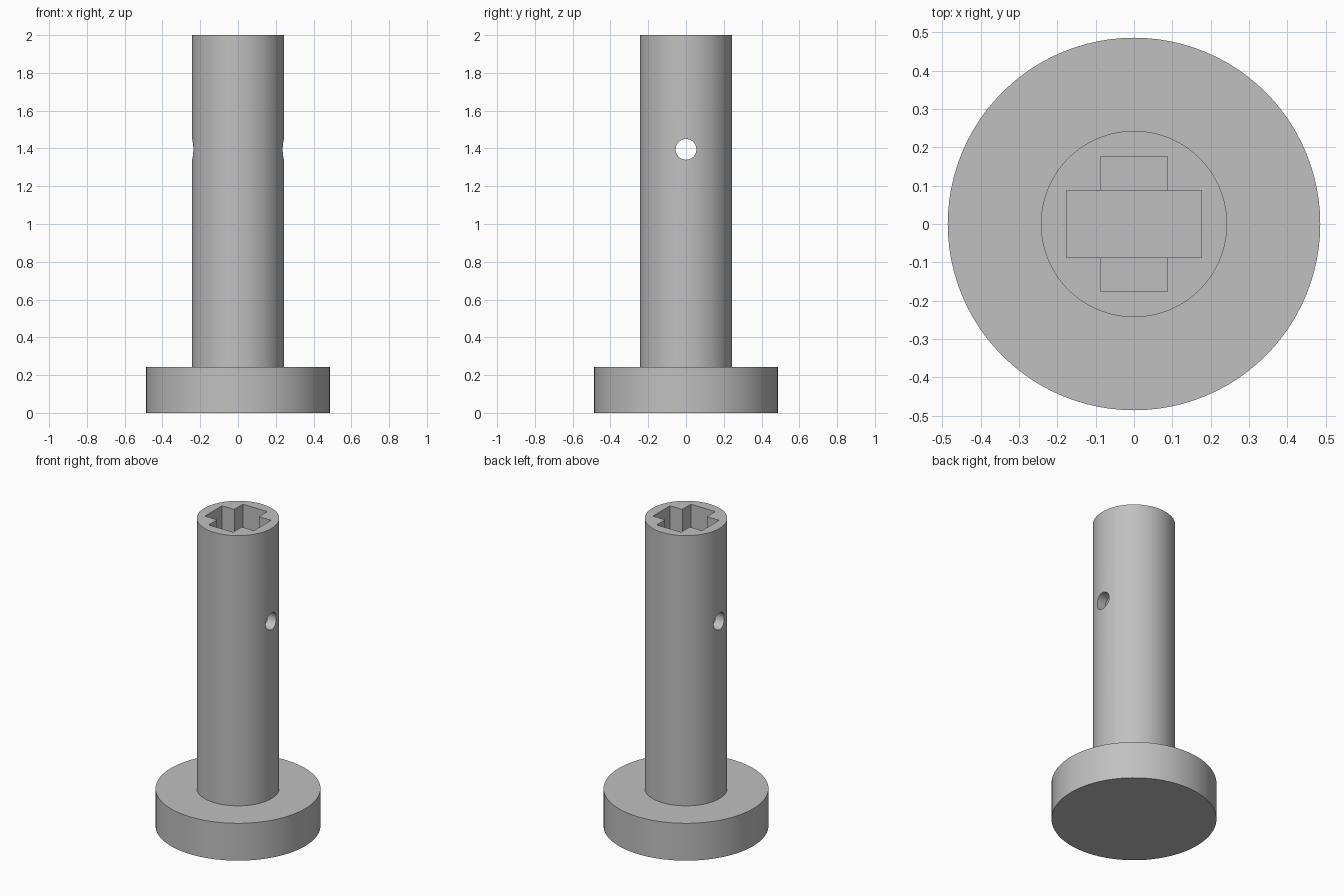
import bpy
from math import pi

if "Cube" in bpy.data.objects:
    bpy.data.objects.remove(bpy.data.objects["Cube"], do_unlink=True)

TOP = 2.0
FLANGE_TOP = 0.243

grey = bpy.data.materials.new("plain grey")
grey.use_nodes = True
grey.diffuse_color = (0.53, 0.53, 0.53, 1)
grey.node_tree.nodes["Principled BSDF"].inputs["Base Color"].default_value = grey.diffuse_color


def finish(obj, name):
    obj.name = name
    obj.data.materials.clear()
    obj.data.materials.append(grey)
    return obj


def cylinder(name, radius, z0, z1, sides=96):
    bpy.ops.mesh.primitive_cylinder_add(vertices=sides, radius=radius, depth=z1 - z0,
                                        location=(0, 0, (z0 + z1) / 2))
    return finish(bpy.context.object, name)


def slot_cutter(name, half_x, half_y, floor):
    top = TOP + 0.1
    bpy.ops.mesh.primitive_cube_add(size=1, location=(0, 0, (top + floor) / 2))
    obj = finish(bpy.context.object, name)
    obj.scale = (2 * half_x, 2 * half_y, top - floor)
    return obj


def cut(target, cutter):
    cutter.hide_render = True
    mod = target.modifiers.new(cutter.name, "BOOLEAN")
    mod.operation = "DIFFERENCE"
    mod.solver = "EXACT"
    mod.object = cutter
    bpy.context.view_layer.objects.active = target
    bpy.ops.object.modifier_apply(modifier=mod.name)
    bpy.data.objects.remove(cutter, do_unlink=True)


# Wide round flange and upright stem
flange = cylinder("flange", 0.486, 0, FLANGE_TOP)
stem = cylinder("stem", 0.243, FLANGE_TOP, TOP)

# Cross-shaped socket: one deep slot and one shallower slot across it
cut(stem, slot_cutter("deep_slot", 0.176, 0.088, 1.2))
cut(stem, slot_cutter("shallow_slot", 0.088, 0.176, 1.45))

# Pin hole running from side to side
bpy.ops.mesh.primitive_cylinder_add(vertices=48, radius=0.055, depth=1,
                                    location=(0, 0, 1.395), rotation=(0, pi / 2, 0))
cut(stem, finish(bpy.context.object, "pin_hole"))

# Smooth round walls with crisp rims
for part in (flange, stem):
    bpy.ops.object.select_all(action="DESELECT")
    part.select_set(True)
    bpy.context.view_layer.objects.active = part
    bpy.ops.object.shade_smooth_by_angle(angle=pi / 6)
